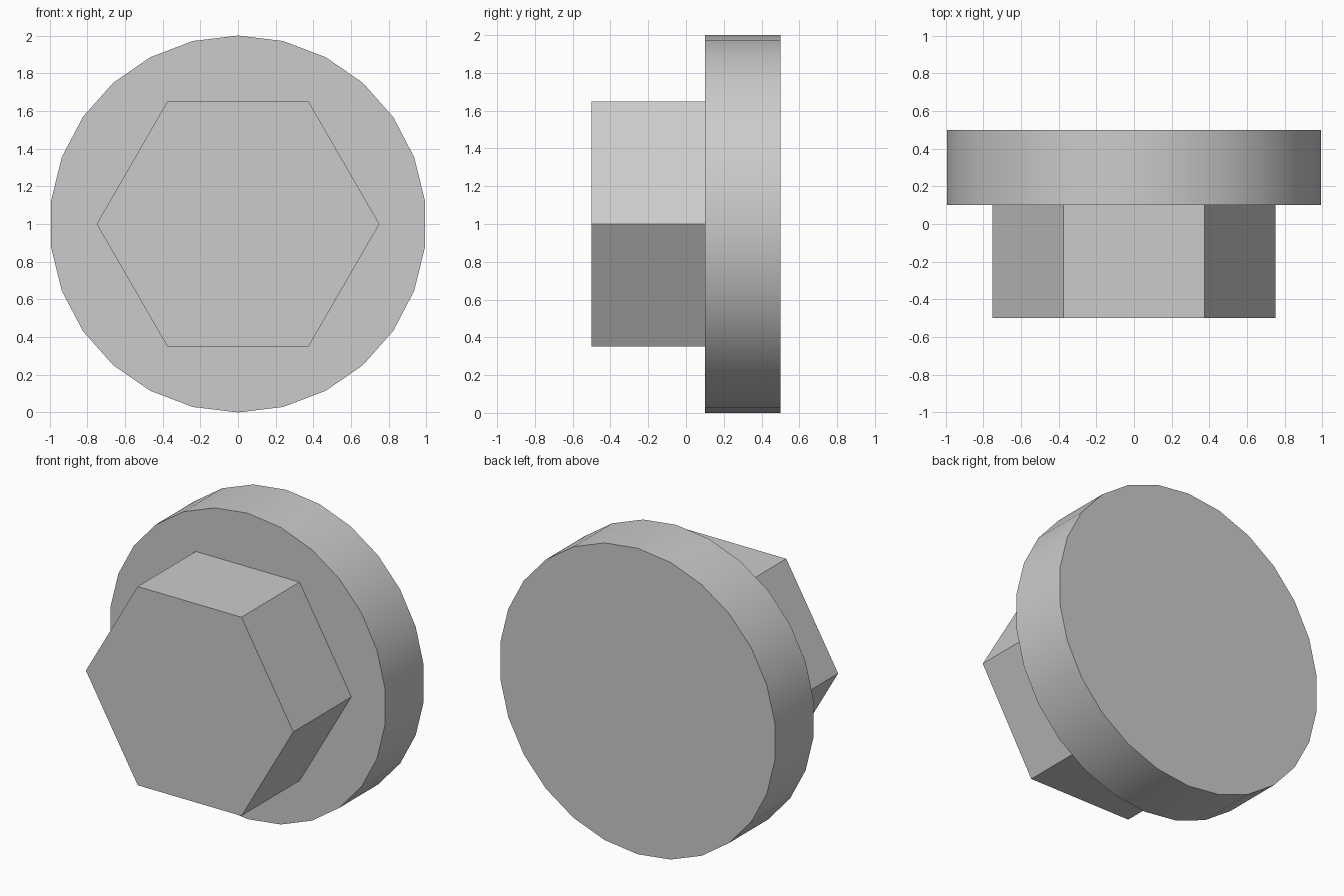
import bpy
from math import radians

cube = bpy.data.objects.get("Cube")
if cube:
    bpy.data.objects.remove(cube, do_unlink=True)

grey = bpy.data.materials.new("light_grey")
grey.use_nodes = True
colour = (0.6, 0.6, 0.6, 1)
grey.diffuse_color = colour
grey.node_tree.nodes["Principled BSDF"].inputs["Base Color"].default_value = colour


def prism(name, sides, radius, front, back, turn=0):
    """Upright prism lying along y, between the front and back positions."""
    bpy.ops.mesh.primitive_cylinder_add(
        vertices=sides, radius=radius, depth=back - front,
        location=(0, (front + back) / 2, 1),
        rotation=(radians(90), radians(turn), 0))
    obj = bpy.context.object
    obj.name = name
    obj.data.materials.append(grey)
    bpy.ops.object.transform_apply(location=False, rotation=True, scale=True)
    bpy.ops.object.shade_smooth_by_angle(angle=radians(30))
    return obj


# Round flange at the back
prism("flange", 26, 1, 0.1, 0.5)

# Hexagonal head at the front, seated slightly into the flange
prism("hex_head", 6, 0.75, -0.5, 0.11, turn=30)
